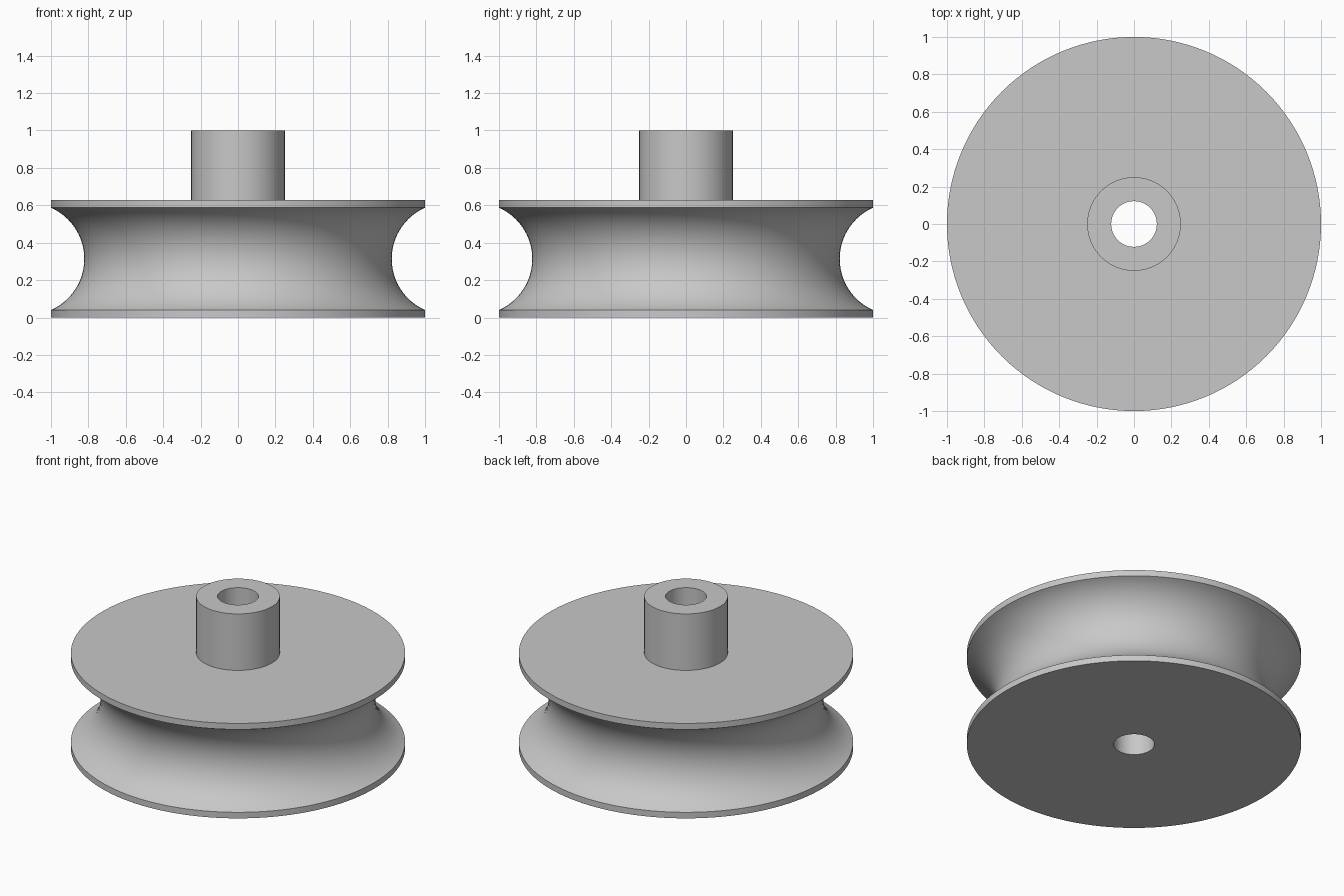
import bpy, bmesh, math

cube = bpy.data.objects.get("Cube")
if cube:
    bpy.data.objects.remove(cube, do_unlink=True)

SEGMENTS = 128
BORE, HUB, RIM = 0.122, 0.25, 1.0
WHEEL_TOP, HUB_TOP = 0.627, 1.0
LIP, GROOVE_DEPTH, ARC_STEPS = 0.04, 0.178, 32

# Plain grey material
grey = bpy.data.materials.new("light_grey")
grey.use_nodes = True
colour = (0.58, 0.58, 0.58, 1)
grey.diffuse_color = colour
grey.node_tree.nodes["Principled BSDF"].inputs["Base Color"].default_value = colour

# Circular groove between the two rim lips
mid = WHEEL_TOP / 2
half = mid - LIP
radius = (half ** 2 + GROOVE_DEPTH ** 2) / (2 * GROOVE_DEPTH)
centre = RIM - GROOVE_DEPTH + radius
sweep = math.asin(half / radius)
groove = []
for i in range(ARC_STEPS + 1):
    a = sweep * (2 * i / ARC_STEPS - 1)
    groove.append((centre - radius * math.cos(a), mid + radius * math.sin(a)))

# Closed cross-section: bore, base, rim with groove, top face, hub
profile = [(BORE, 0), (RIM, 0), *groove, (RIM, WHEEL_TOP),
           (HUB, WHEEL_TOP), (HUB, HUB_TOP), (BORE, HUB_TOP)]


def lathe(name, section, material):
    """Revolve a closed (radius, height) section around the z axis."""
    bm = bmesh.new()
    rings = []
    for s in range(SEGMENTS):
        a = math.tau * s / SEGMENTS
        rings.append([bm.verts.new((r * math.cos(a), r * math.sin(a), z))
                      for r, z in section])
    n = len(section)
    for s, ring in enumerate(rings):
        nxt = rings[(s + 1) % SEGMENTS]
        for i in range(n):
            j = (i + 1) % n
            bm.faces.new((ring[i], nxt[i], nxt[j], ring[j]))
    bmesh.ops.recalc_face_normals(bm, faces=bm.faces)
    mesh = bpy.data.meshes.new(name)
    bm.to_mesh(mesh)
    bm.free()
    mesh.materials.append(material)
    obj = bpy.data.objects.new(name, mesh)
    bpy.context.collection.objects.link(obj)
    return obj


# Pulley wheel with its hub and through bore
pulley = lathe("grooved_pulley_wheel", profile, grey)
bpy.ops.object.select_all(action="DESELECT")
pulley.select_set(True)
bpy.context.view_layer.objects.active = pulley
bpy.ops.object.shade_smooth_by_angle(angle=math.radians(30))
